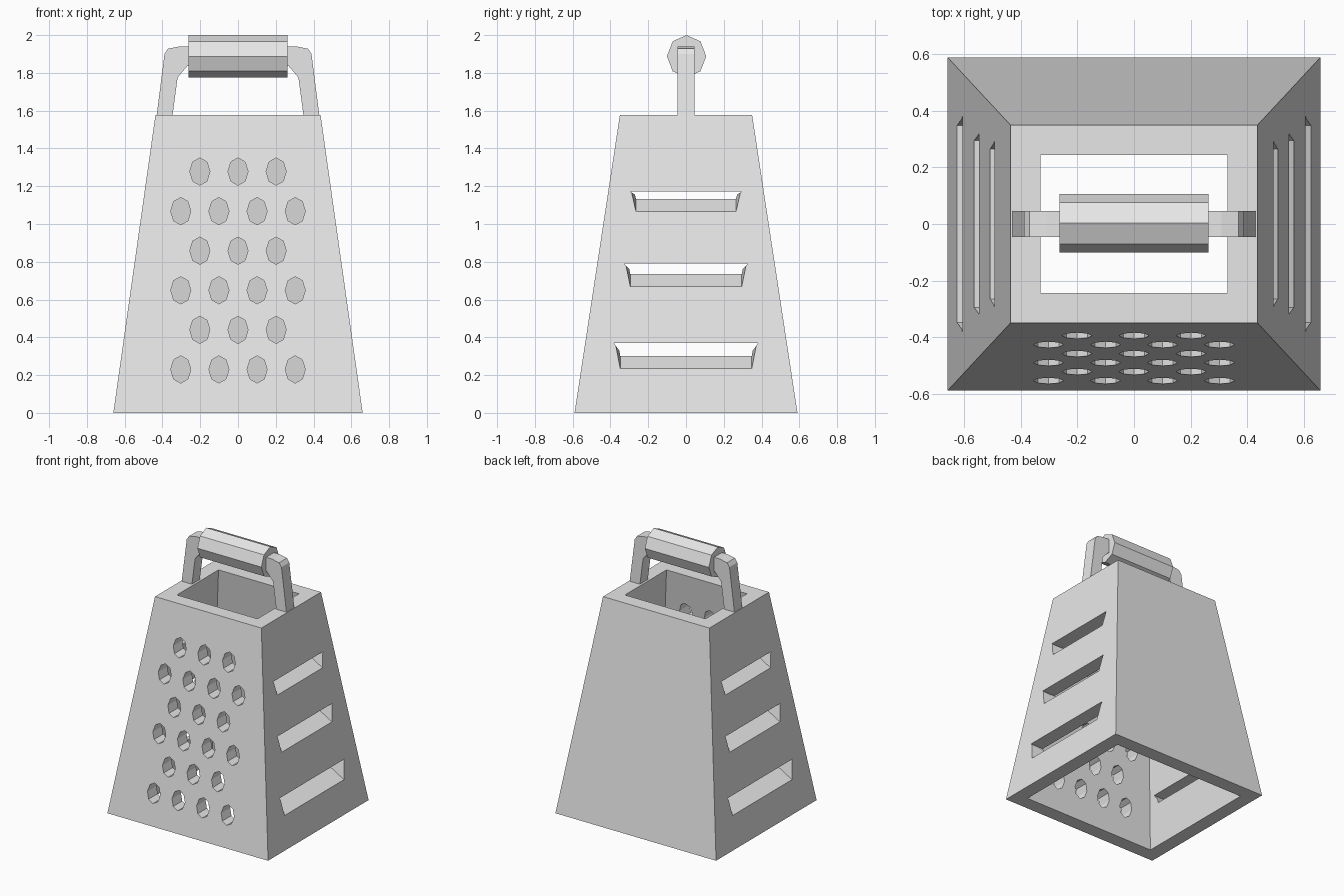
import bpy, bmesh, math
from mathutils import Vector

cube = bpy.data.objects.get("Cube")
if cube:
    bpy.data.objects.remove(cube, do_unlink=True)

steel = bpy.data.materials.new("steel_grey")
steel.use_nodes = True
GREY = (0.8, 0.8, 0.8, 1)
steel.diffuse_color = GREY
steel.node_tree.nodes["Principled BSDF"].inputs["Base Color"].default_value = GREY


def loft(bm, rings, caps=True):
    """Skin equal-length rings; without caps the last ring joins the first."""
    loops = [[bm.verts.new(p) for p in r] for r in rings]
    n = len(loops[0])
    pairs = list(zip(loops, loops[1:]))
    if caps:
        bm.faces.new(loops[0])
        bm.faces.new(loops[-1])
    else:
        pairs.append((loops[-1], loops[0]))
    for a, b in pairs:
        for i in range(n):
            j = (i + 1) % n
            bm.faces.new((a[i], a[j], b[j], b[i]))


def make(name, bm):
    bmesh.ops.recalc_face_normals(bm, faces=bm.faces[:])
    me = bpy.data.meshes.new(name)
    bm.to_mesh(me)
    bm.free()
    me.materials.append(steel)
    ob = bpy.data.objects.new(name, me)
    bpy.context.collection.objects.link(ob)
    return ob


def rect(hx, hy, z):
    return [(-hx, -hy, z), (hx, -hy, z), (hx, hy, z), (-hx, hy, z)]


# Hollow tapered body
BX, BY, TX, TY, H, WALL = 0.66, 0.59, 0.437, 0.35, 1.577, 0.106
bm = bmesh.new()
loft(bm, [rect(BX, BY, 0), rect(TX, TY, H),
          rect(TX - WALL, TY - WALL, H), rect(BX - WALL, BY - WALL, 0)], caps=False)
body = make("body", bm)

# Cutters: rows of eight-sided holes through the front
bm = bmesh.new()
for row in range(6):
    z = 0.23 + 0.2095 * row
    count = 3 if row % 2 else 4
    for k in range(count):
        x = (k - (count - 1) / 2) * 0.202
        oval = [(x + 0.053 * math.cos(a), z + 0.072 * math.sin(a))
                for a in (i * math.pi / 4 for i in range(8))]
        loft(bm, [[(px, y, pz) for px, pz in oval] for y in (-0.7, -0.2)])

# Cutters: three slots through each side, with floors rising inwards
for zb, zt, wb, wt in ((0.235, 0.37, 0.348, 0.382),
                       (0.668, 0.79, 0.295, 0.327),
                       (1.066, 1.172, 0.265, 0.297)):
    edge = BX - (BX - TX) * zb / H
    for s in (-1, 1):
        rings = []
        for x in (edge + 0.04, edge - 0.15):
            floor = zb + 0.58 * (edge - x)
            rings.append([(s * x, -wb, floor), (s * x, wb, floor),
                          (s * x, wt, zt), (s * x, -wt, zt)])
        loft(bm, rings)
bmesh.ops.triangulate(bm, faces=[f for f in bm.faces if len(f.verts) == 4])
cutter = make("hole_cutter", bm)
cutter.hide_render = True

mod = body.modifiers.new("holes", 'BOOLEAN')
mod.operation = 'DIFFERENCE'
mod.solver = 'EXACT'
mod.object = cutter
bpy.context.view_layer.update()
cut = bpy.data.meshes.new_from_object(
    body.evaluated_get(bpy.context.evaluated_depsgraph_get()))
body.modifiers.clear()
body.data = cut
bpy.data.objects.remove(cutter, do_unlink=True)

# Bent brackets holding the handle
profile = [(0.431, 1.572), (0.389, 1.90), (0.37, 1.928), (0.31, 1.94), (0.25, 1.94),
           (0.25, 1.825), (0.267, 1.838), (0.32, 1.775), (0.347, 1.572)]
for side, s in (("left", 1), ("right", -1)):
    bm = bmesh.new()
    loft(bm, [[(s * x, y, z) for x, z in profile] for y in (-0.046, 0.046)])
    make(side + "_bracket", bm)

# Eight-sided grip
bm = bmesh.new()
loft(bm, [[(x, 0.003 + 0.104 * math.cos(a), 1.888 + 0.112 * math.sin(a))
           for a in (i * math.pi / 4 for i in range(8))] for x in (-0.263, 0.263)])
make("grip", bm)
